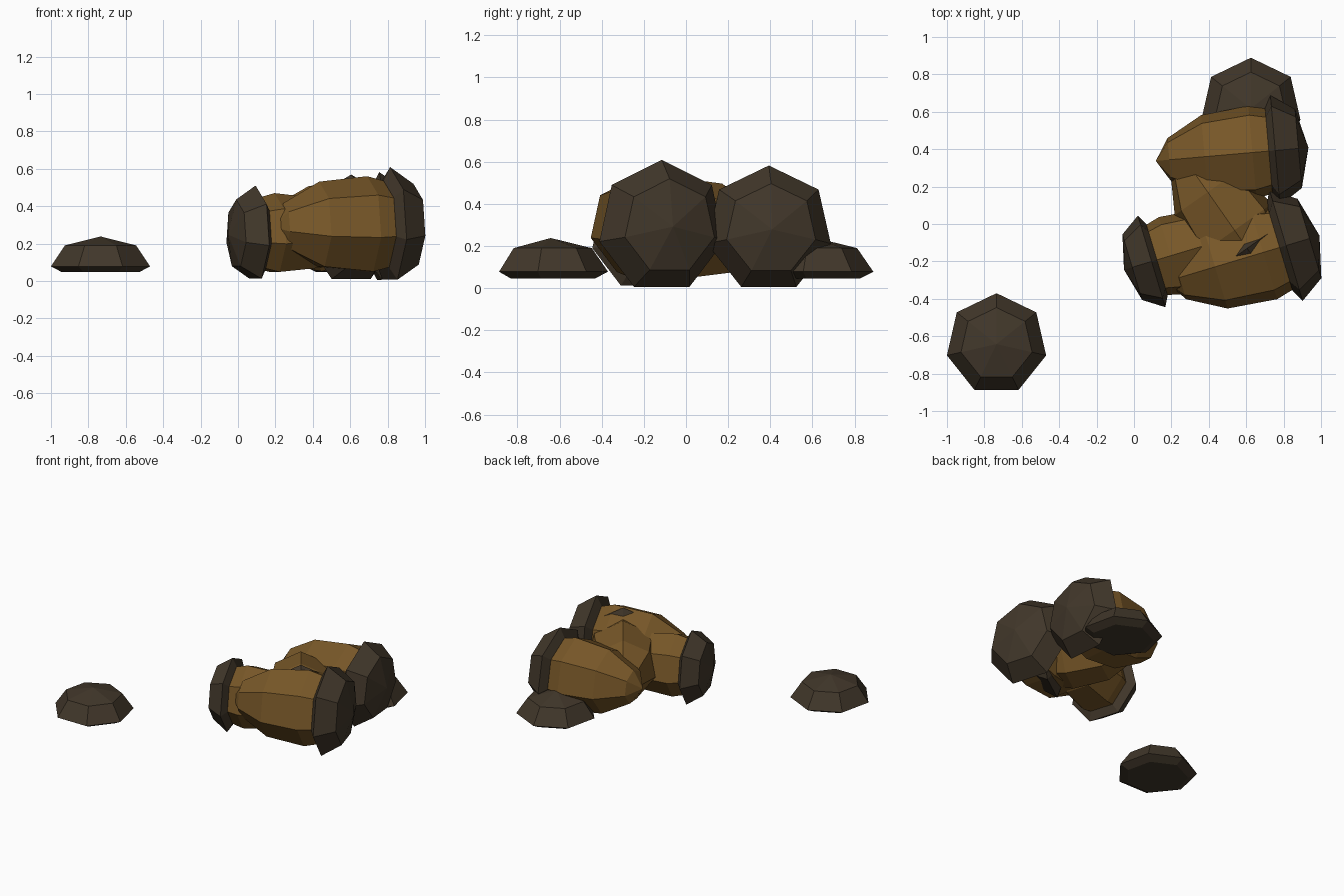
import bpy
import bmesh
from math import cos, sin, radians, tau
from mathutils import Matrix, Vector

if "Cube" in bpy.data.objects:
    bpy.data.objects.remove(bpy.data.objects["Cube"], do_unlink=True)

SIDES = 7
# (radius, height along the axis), the widest rim of the cap lies at height 0
CAP = [(0, -.031), (.212, -.031), (.272, 0), (.195, .112), (0, .16)]
NUT = [(0, -.575), (.107, -.51), (.205, -.34), (.23, -.11), (.195, .02), (0, .02)]


def material(name, color):
    mat = bpy.data.materials.new(name)
    mat.use_nodes = True
    mat.diffuse_color = (*color, 1)
    bsdf = mat.node_tree.nodes["Principled BSDF"]
    bsdf.inputs["Base Color"].default_value = (*color, 1)
    bsdf.inputs["Roughness"].default_value = .9
    return mat


cap_brown = material("dark cap brown", (.053, .038, .023))
nut_brown = material("warm nut brown", (.185, .095, .021))


def lathe(name, profile, mat, matrix):
    """Faceted solid of revolution around local z, first corner on local x."""
    bm = bmesh.new()
    rings = []
    for r, z in profile:
        count = SIDES if r else 1
        rings.append([bm.verts.new((r * cos(tau * i / SIDES), r * sin(tau * i / SIDES), z))
                      for i in range(count)])
    for low, high in zip(rings, rings[1:]):
        for i in range(SIDES):
            j = (i + 1) % SIDES
            corners = [low[i % len(low)], low[j % len(low)],
                       high[j % len(high)], high[i % len(high)]]
            bm.faces.new(list(dict.fromkeys(corners)))
    bmesh.ops.recalc_face_normals(bm, faces=bm.faces)
    mesh = bpy.data.meshes.new(name)
    bm.to_mesh(mesh)
    bm.free()
    mesh.materials.append(mat)
    obj = bpy.data.objects.new(name, mesh)
    obj.matrix_world = matrix
    bpy.context.collection.objects.link(obj)


def frame(center, axis, up, size):
    """Local z follows the axis and local x follows up."""
    rot = Matrix((up, axis.cross(up), axis)).transposed().to_4x4()
    return Matrix.Translation(center) @ rot @ Matrix.Scale(size, 4)


def acorn(name, center, yaw, size):
    axis = Vector((cos(radians(yaw)), sin(radians(yaw)), 0))
    matrix = frame(center, axis, Vector((0, 0, 1)), size)
    lathe(name + "_cap", CAP, cap_brown, matrix)
    lathe(name + "_nut", NUT, nut_brown, matrix)


# Acorns lying on their sides, yaw is where the cap points
acorn("front_acorn", (.813, -.115, .292), 16.7, 1.165)
acorn("back_acorn", (.755, .393, .279), 5, 1.114)
acorn("side_acorn", (.094, -.2, .248), 196.7, .963)
acorn("middle_acorn", (.605, -.13, .275), -55, 1.08)

# Loose caps, flat side down
for name, x, y in (("front_loose_cap", -.735, -.642), ("back_loose_cap", .625, .617)):
    lathe(name, CAP, cap_brown,
          frame((x, y, .078), Vector((0, 0, 1)), Vector((0, 1, 0)), 1))
